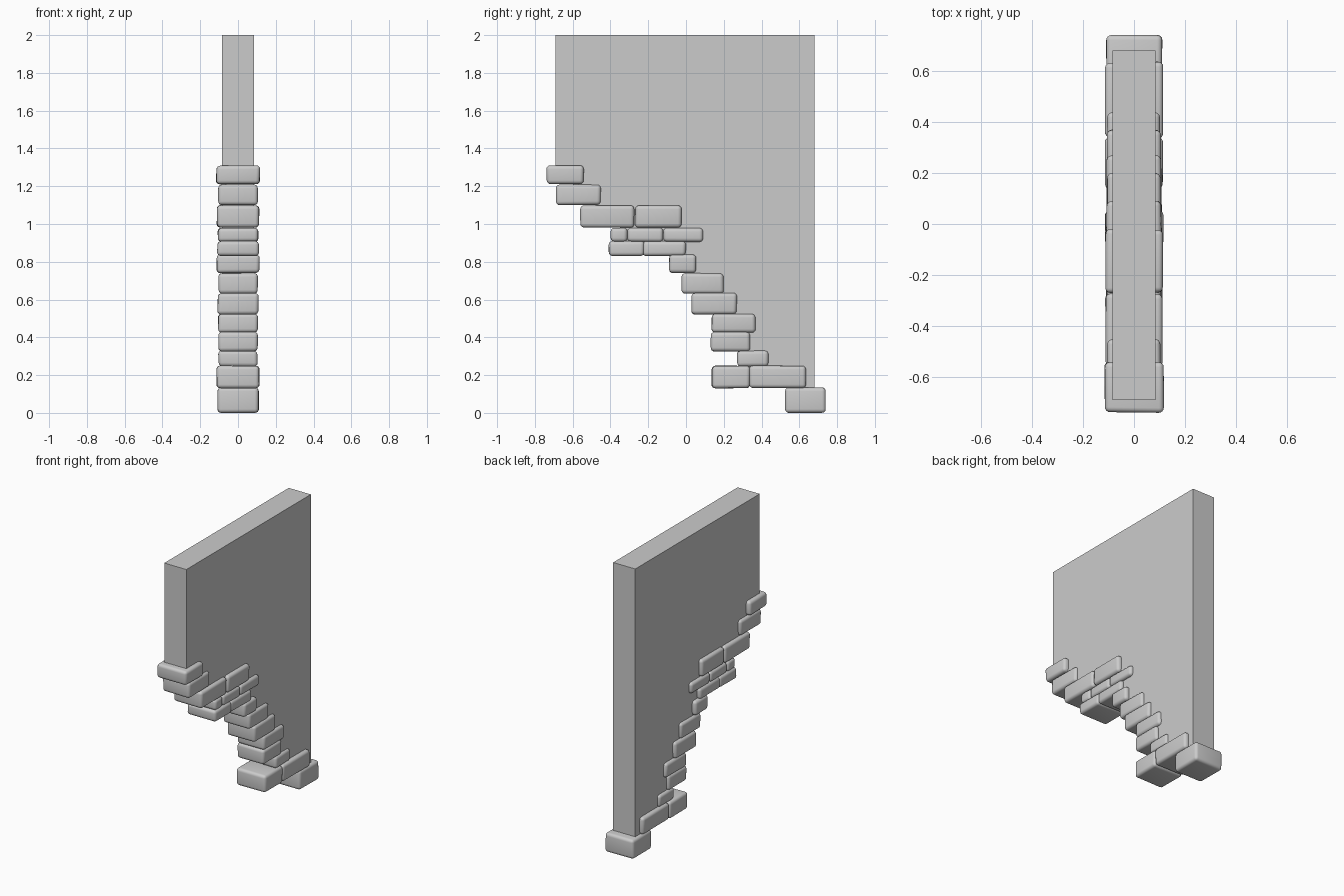
import bpy, bmesh, random
from mathutils import Vector

random.seed(4)
cube = bpy.data.objects.get("Cube")
if cube:
    bpy.data.objects.remove(cube, do_unlink=True)

GREY = (0.6, 0.6, 0.6, 1)
mat = bpy.data.materials.new("stone grey")
mat.use_nodes = True
mat.diffuse_color = GREY
mat.node_tree.nodes["Principled BSDF"].inputs["Base Color"].default_value = GREY


def add_object(name, bm):
    bmesh.ops.recalc_face_normals(bm, faces=bm.faces)
    mesh = bpy.data.meshes.new(name)
    bm.to_mesh(mesh)
    bm.free()
    mesh.materials.append(mat)
    obj = bpy.data.objects.new(name, mesh)
    bpy.context.collection.objects.link(obj)
    return obj


def stone(name, y0, y1, z0, z1, half):
    """Worn block with softened, slightly uneven corners."""
    bm = bmesh.new()
    bmesh.ops.create_cube(bm, size=1)
    size = Vector((2 * half, y1 - y0, z1 - z0))
    mid = Vector((0, (y0 + y1) / 2, (z0 + z1) / 2))
    for v in bm.verts:
        wobble = [random.uniform(0.96, 1.01) for _ in range(3)]
        v.co = mid + Vector([c * s * w for c, s, w in zip(v.co, size, wobble)])
    bmesh.ops.bevel(bm, geom=list(bm.edges), offset=0.02, segments=4,
                    profile=0.5, affect='EDGES', clamp_overlap=True)
    for f in bm.faces:
        f.smooth = True
    return add_object(name, bm)


# Wall panel, its stepped lower edge hidden inside the stones
steps = [(-0.57, 1.25), (-0.48, 1.15), (-0.35, 1.04), (-0.05, 0.89),
         (0.01, 0.78), (0.10, 0.69), (0.18, 0.58), (0.32, 0.38),
         (0.58, 0.19), (0.68, 0.08)]
profile = [(-0.69, 2.0)]
y_prev = -0.69
for y, z in steps:
    profile += [(y_prev, z), (y, z)]
    y_prev = y
profile.append((0.68, 2.0))
bm = bmesh.new()
face = bm.faces.new([bm.verts.new((-0.085, y, z)) for y, z in profile])
side = bmesh.ops.extrude_face_region(bm, geom=[face])
bmesh.ops.translate(bm, vec=(0.17, 0, 0),
                    verts=[g for g in side["geom"] if isinstance(g, bmesh.types.BMVert)])
add_object("wall_panel", bm)

# Courses from the top down: bottom, top, half depth, spans along the wall
courses = [
    (1.21, 1.31, 0.117, [(-0.74, -0.54)]),
    (1.10, 1.21, 0.105, [(-0.69, -0.45)]),
    (0.98, 1.10, 0.113, [(-0.56, -0.27), (-0.27, -0.02)]),
    (0.905, 0.98, 0.108, [(-0.40, -0.31), (-0.31, -0.12), (-0.12, 0.09)]),
    (0.83, 0.91, 0.111, [(-0.41, -0.22), (-0.23, 0.0)]),
    (0.74, 0.84, 0.115, [(-0.09, 0.055)]),
    (0.63, 0.74, 0.105, [(-0.025, 0.20)]),
    (0.52, 0.635, 0.109, [(0.025, 0.27)]),
    (0.425, 0.525, 0.106, [(0.135, 0.37)]),
    (0.325, 0.43, 0.105, [(0.13, 0.34)]),
    (0.245, 0.33, 0.105, [(0.27, 0.44)]),
    (0.13, 0.25, 0.114, [(0.135, 0.34), (0.335, 0.635)]),
    (0.0, 0.135, 0.111, [(0.525, 0.74)]),
]
for row, (z0, z1, half, spans) in enumerate(courses, 1):
    for n, (y0, y1) in enumerate(spans, 1):
        stone(f"stone_course_{row}_block_{n}", y0, y1, z0, z1, half)
